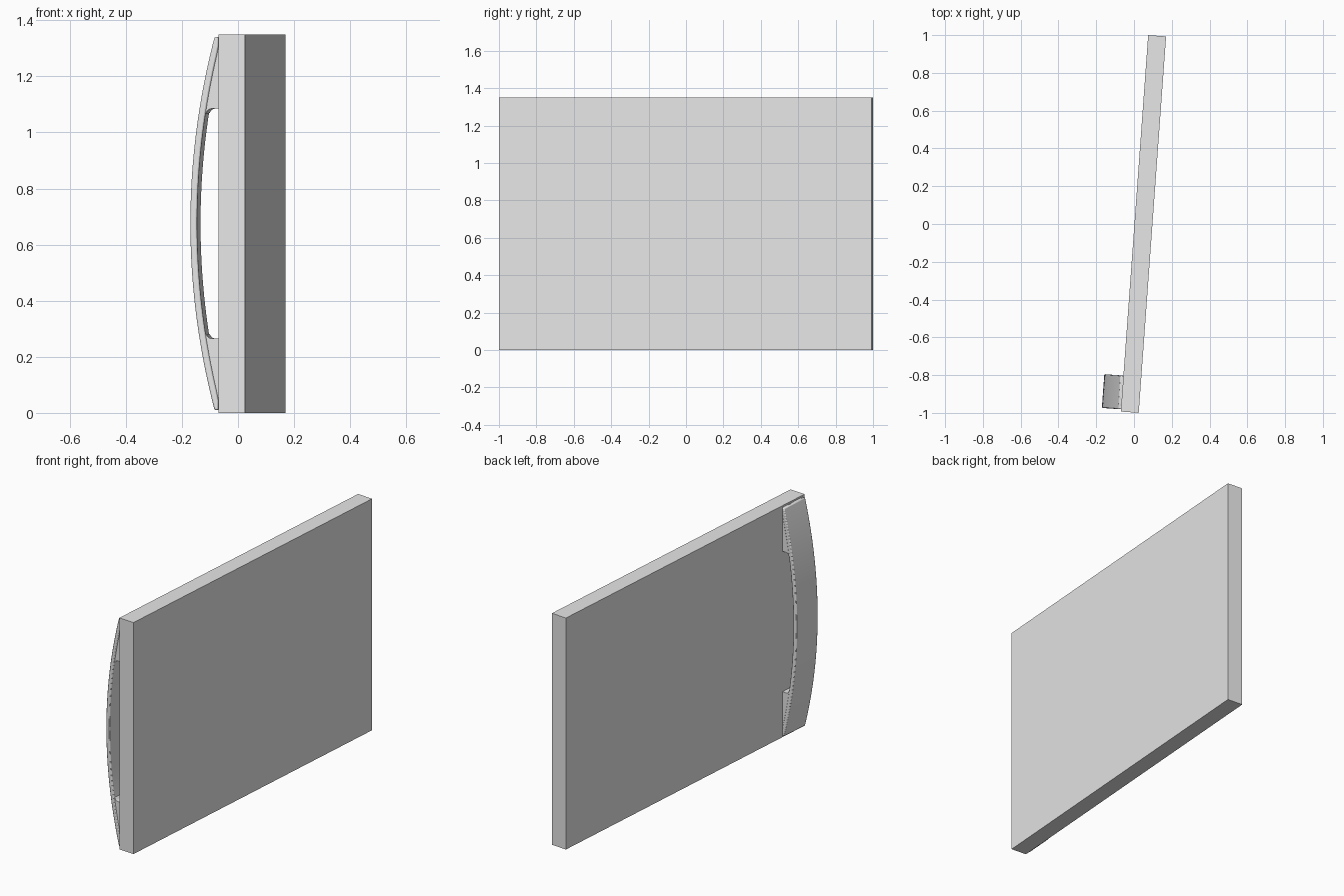
import bpy
import bmesh
import math
from mathutils import Matrix

cube = bpy.data.objects.get("Cube")
if cube:
    bpy.data.objects.remove(cube, do_unlink=True)

HEIGHT, LENGTH, THICK = 1.35, 1.998, 0.095
FACE = -THICK / 2                      # local x of the panel face holding the handle
SWING = Matrix.Translation((0.05, 0, 0)) @ Matrix.Rotation(-math.radians(4.16), 4, "Z")

grey = bpy.data.materials.new("light grey")
grey.use_nodes = True
grey.diffuse_color = (0.8, 0.8, 0.8, 1)
grey.node_tree.nodes["Principled BSDF"].inputs["Base Color"].default_value = (0.8, 0.8, 0.8, 1)


def extrude_profile(name, profile, y0, y1, bevel=0):
    """Extrude an outline of (outward distance, height) points from y0 to y1."""
    bm = bmesh.new()
    face = bm.faces.new([bm.verts.new((FACE - w, y0, z)) for w, z in profile])
    new = bmesh.ops.extrude_face_region(bm, geom=[face])["geom"]
    bmesh.ops.translate(bm, vec=(0, y1 - y0, 0),
                        verts=[v for v in new if isinstance(v, bmesh.types.BMVert)])
    bmesh.ops.recalc_face_normals(bm, faces=bm.faces)
    mesh = bpy.data.meshes.new(name)
    bm.to_mesh(mesh)
    bm.free()
    mesh.materials.append(grey)
    obj = bpy.data.objects.new(name, mesh)
    bpy.context.collection.objects.link(obj)
    obj.matrix_world = SWING
    if bevel:
        mod = obj.modifiers.new("soft edges", "BEVEL")
        mod.width, mod.segments = bevel, 2
        mod.limit_method, mod.angle_limit = "ANGLE", math.radians(40)
    bpy.ops.object.select_all(action="DESELECT")
    obj.select_set(True)
    bpy.context.view_layer.objects.active = obj
    bpy.ops.object.shade_smooth_by_angle(angle=math.radians(30))
    return obj


MID = HEIGHT / 2
END = 0.01                             # gap between the grip and the panel top and bottom
SPAN = MID - END


def outer(z):
    return 0.1015 - 0.0865 * ((z - MID) / SPAN) ** 2


def inner(z):
    return max(outer(z) - 0.024, 0.001)


# Door panel
extrude_profile("door_panel", [(0, 0), (0, HEIGHT), (-THICK, HEIGHT), (-THICK, 0)],
                -LENGTH / 2, LENGTH / 2)

# Bowed grip strip
N = 40
heights = [END + 2 * SPAN * i / N for i in range(N + 1)]
strip = [(outer(z), z) for z in heights] + [(inner(z), z) for z in reversed(heights)]
extrude_profile("handle_grip", strip, -0.987, -0.808, 0.005)

# Solid mounts joining the grip to the panel, with a filleted inner corner
MOUNT, R = 0.265, 0.02
curve = [END + (MOUNT + R - END) * i / 10 for i in range(11)]
w = inner(MOUNT)
fillet = [(w - R + R * math.sin(a), MOUNT + R - R * math.cos(a))
          for a in (math.radians(d) for d in (75, 50, 25, 0))]
lower = [(0, END)] + [(inner(z) + 0.004, z) for z in curve] + fillet + [(0, MOUNT)]
for name, flip in (("lower_handle_mount", False), ("upper_handle_mount", True)):
    outline = [(p, HEIGHT - z) if flip else (p, z) for p, z in lower]
    extrude_profile(name, outline, -0.982, -0.813)
